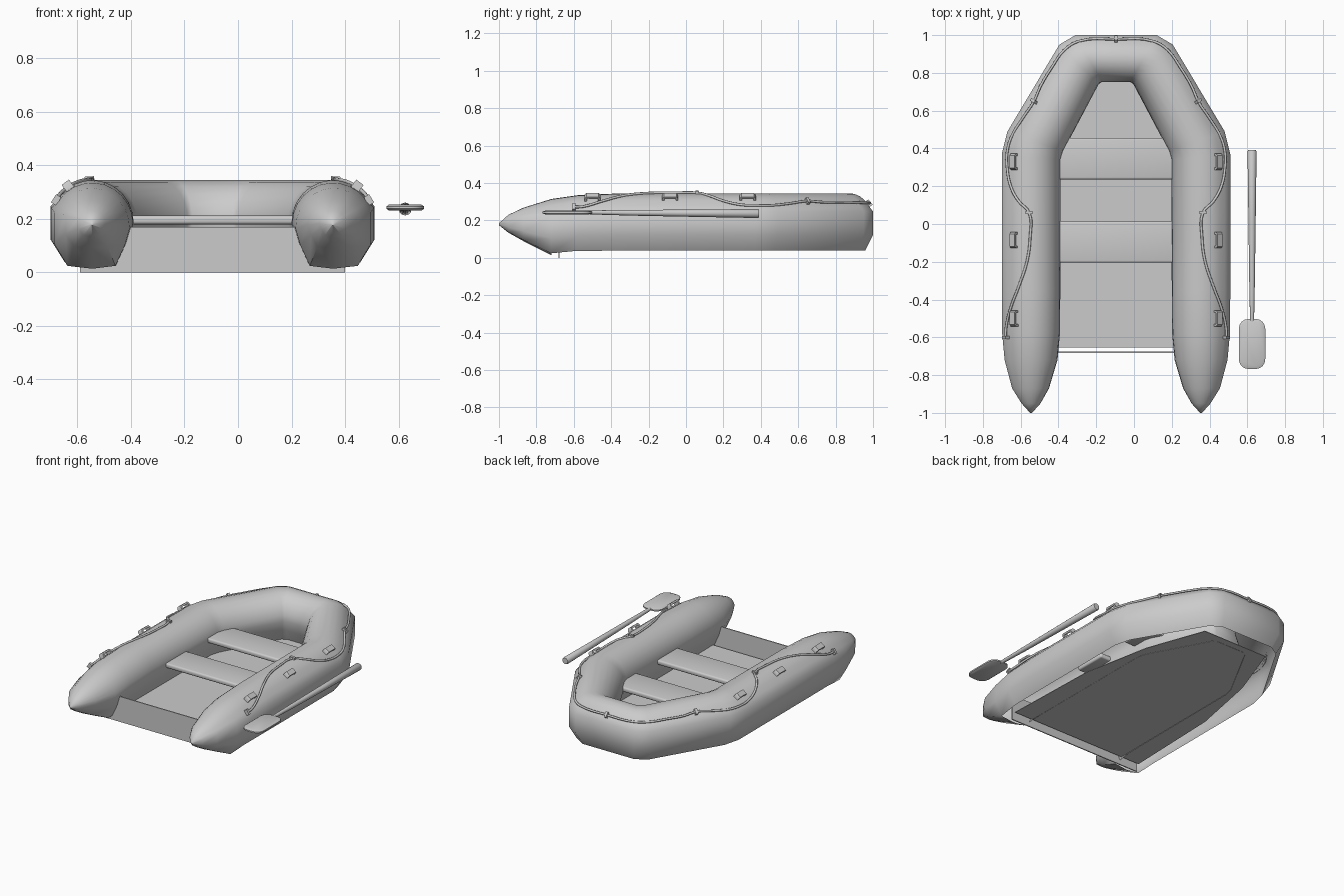
import bpy, bmesh, math
from mathutils import Matrix, Vector

if "Cube" in bpy.data.objects:
    bpy.data.objects.remove(bpy.data.objects["Cube"])

XC = -0.095   # boat centreline


def mesh_obj(name, bm, angle=40):
    bmesh.ops.recalc_face_normals(bm, faces=bm.faces)
    me = bpy.data.meshes.new(name)
    bm.to_mesh(me)
    bm.free()
    ob = bpy.data.objects.new(name, me)
    bpy.context.collection.objects.link(ob)
    bpy.ops.object.select_all(action='DESELECT')
    ob.select_set(True)
    bpy.context.view_layer.objects.active = ob
    bpy.ops.object.shade_smooth_by_angle(angle=math.radians(angle))
    return ob


def loft(name, rings, angle=40, skip=lambda k, i: False):
    bm = bmesh.new()
    vs = [[bm.verts.new(p) for p in r] for r in rings]
    n = len(rings[0])
    for k, (a, b) in enumerate(zip(vs, vs[1:])):
        for i in range(n):
            j = (i + 1) % n
            if not skip(k, i):
                bm.faces.new((a[i], a[j], b[j], b[i]))
    bm.faces.new(vs[0])
    bm.faces.new(vs[-1])
    return mesh_obj(name, bm, angle)


def box(bm, lo, hi, mat=Matrix()):
    lo, hi = Vector(lo), Vector(hi)
    m = mat @ Matrix.Translation((lo + hi) / 2) @ Matrix.Diagonal((*(hi - lo), 1))
    return bmesh.ops.create_cube(bm, size=1, matrix=m)['verts']


def box_obj(name, lo, hi, bevel=0.0):
    bm = bmesh.new()
    box(bm, lo, hi)
    if bevel:
        bmesh.ops.bevel(bm, geom=bm.edges[:], offset=bevel, segments=3,
                        affect='EDGES', profile=0.5)
    return mesh_obj(name, bm)


# Inflated tube: round top, faceted sides, open underneath where the floor sits;
# sections are outer xy, inner xy, bottom, top
profile = [(1, .39)] + [(math.cos(math.radians(t)), math.sin(math.radians(t)))
                        for t in [36 + 144 * i / 10 for i in range(11)]]
profile += [(-0.87, -0.42), (-0.62, -0.93), (0, -1), (0.66, -0.93), (1, -0.4)]
sections = [
    (.455, -1.0, .445, -1.0, .175, .185),
    (.500, -.95, .400, -.95, .135, .230),
    (.550, -.87, .355, -.87, .090, .268),
    (.590, -.72, .310, -.72, .014, .315),
    (.603, -.58, .297, -.58, .027, .335),
    (.605, -.35, .295, -.35, .027, .345),
    (.605, .37, .293, .34, .027, .345),
    (.575, .49, .280, .385, .027, .345),
    (.300, .95, .092, .740, .027, .345),
    (.215, 1.0, .075, .752, .027, .345)]
rings = []
for side, secs in ((1, sections), (-1, sections[::-1])):
    for ox, oy, ix, iy, zb, zt in secs:
        rings.append([(XC + side * ((ox + ix) / 2 + u * (ox - ix) / 2),
                       (oy + iy) / 2 + u * (oy - iy) / 2,
                       (zb + zt) / 2 + v * (zt - zb) / 2) for u, v in profile])
loft("inflated_tube", rings, 50,
     skip=lambda k, i: 3 <= k < len(rings) - 4 and i in (13, 14))

# Flat floor panel level with the underside of the tube, and thin transom board
half = [(.49, -.655), (.47, 0), (.38, .46), (.24, .845)]
outline = half + [(-x, y) for x, y in half[::-1]]
loft("floor", [[(XC + x, y, z) for x, y in outline] for z in (.040, .044)], 30)
box_obj("transom", (XC - .495, -.683, 0), (XC + .495, -.676, .17))

# Bench seats
for i, y in enumerate((-.205, .236)):
    box_obj(f"seat_{i + 1}", (XC - .37, y, .18), (XC + .37, y + .22, .212), .011)


# Safety rope draped around the tube
def on_tube(x):
    return .191 + .157 * math.sqrt(max(0, 1 - ((x - .45) / .157) ** 2))


drape = [(.585, -.60), (.583, -.55), (.56, -.45), (.515, -.33), (.472, -.20),
         (.455, -.07), (.46, .06), (.515, .12), (.558, .20), (.577, .30)]
rope = [(x, y, on_tube(x)) for x, y in drape]
rope += [(.577, .38, .281), (.555, .46, .281), (.495, .56, .292), (.435, .65, .304),
         (.40, .73, .298), (.34, .83, .298), (.275, .92, .296), (.20, .967, .294)]
path = rope + [(0, .978, .292)] + [(-x, y, z) for x, y, z in rope[::-1]]
cu = bpy.data.curves.new("rope", 'CURVE')
cu.dimensions = '3D'
cu.bevel_depth = .007
cu.bevel_resolution = 2
cu.use_fill_caps = True
sp = cu.splines.new('BEZIER')
sp.bezier_points.add(len(path) - 1)
sp.resolution_u = 4
for bp, p in zip(sp.bezier_points, path):
    bp.co = (XC + p[0], p[1], p[2])
    bp.handle_left_type = bp.handle_right_type = 'AUTO'
ob = bpy.data.objects.new("safety_rope", cu)
bpy.context.collection.objects.link(ob)
bpy.ops.object.select_all(action='DESELECT')
ob.select_set(True)
bpy.context.view_layer.objects.active = ob
bpy.ops.object.convert(target='MESH')

# Rope clips: small cuffs turned to the tube's outward direction
clips = [(.585, -.6, on_tube(.585), 0, 58), (.46, .06, on_tube(.46), 0, 4),
         (.435, .65, .304, 30, 45)]
clips += [(-x, y, z, -a, -t) for x, y, z, a, t in clips]
clips.append((0, .978, .292, 90, 50))
bm = bmesh.new()
for x, y, z, yaw, tilt in clips:
    m = (Matrix.Translation((XC + x, y, z)) @ Matrix.Rotation(math.radians(yaw), 4, 'Z')
         @ Matrix.Rotation(math.radians(tilt), 4, 'Y'))
    box(bm, (-.018, -.008, -.012), (.018, .008, .011), m)
mesh_obj("rope_clips", bm)

# Carry handles: raised straps on each side
bm = bmesh.new()
arch = [(-.043, -.012), (-.043, .014), (-.033, .026), (.033, .026), (.043, .014), (.043, -.012),
        (.031, -.012), (.030, .014), (-.030, .014), (-.031, -.012)]
for s in (1, -1):
    for y in (-.5, -.085, .33):
        m = (Matrix.Translation((XC + s * .535, y, .316))
             @ Matrix.Rotation(math.radians(s * 37), 4, 'Y'))
        a, b = [[bm.verts.new(m @ Vector((x, p, q))) for p, q in arch] for x in (-.017, .017)]
        bm.faces.new(a)
        bm.faces.new(b)
        for i in range(10):
            j = (i + 1) % 10
            bm.faces.new((a[i], a[j], b[j], b[i]))
mesh_obj("carry_handles", bm)

# Oar: tapered shaft and rounded paddle blade
OX = .625
shaft = [(-.58, .004, .243), (-.50, .011, .243), (-.3, .015, .241), (.0, .019, .239),
         (.385, .024, .237), (.391, .020, .237)]
loft("oar_shaft", [[(OX + r * math.cos(k * math.pi / 6), y, z + r * math.sin(k * math.pi / 6))
                    for k in range(12)] for y, r, z in shaft])
blade = []
for cx, cy, a0 in ((.022, -.555, 0), (-.022, -.555, 90), (-.022, -.715, 180), (.022, -.715, 270)):
    for k in range(5):
        a = math.radians(a0 + 22.5 * k)
        blade.append((cx + .048 * math.cos(a), cy + .052 * math.sin(a)))
rings = []
for z, s in ((.232, .88), (.238, 1), (.247, 1), (.253, .88)):
    rings.append([(OX + x * s, -.635 + (y + .635) * s, z) for x, y in blade])
loft("oar_blade", rings)
